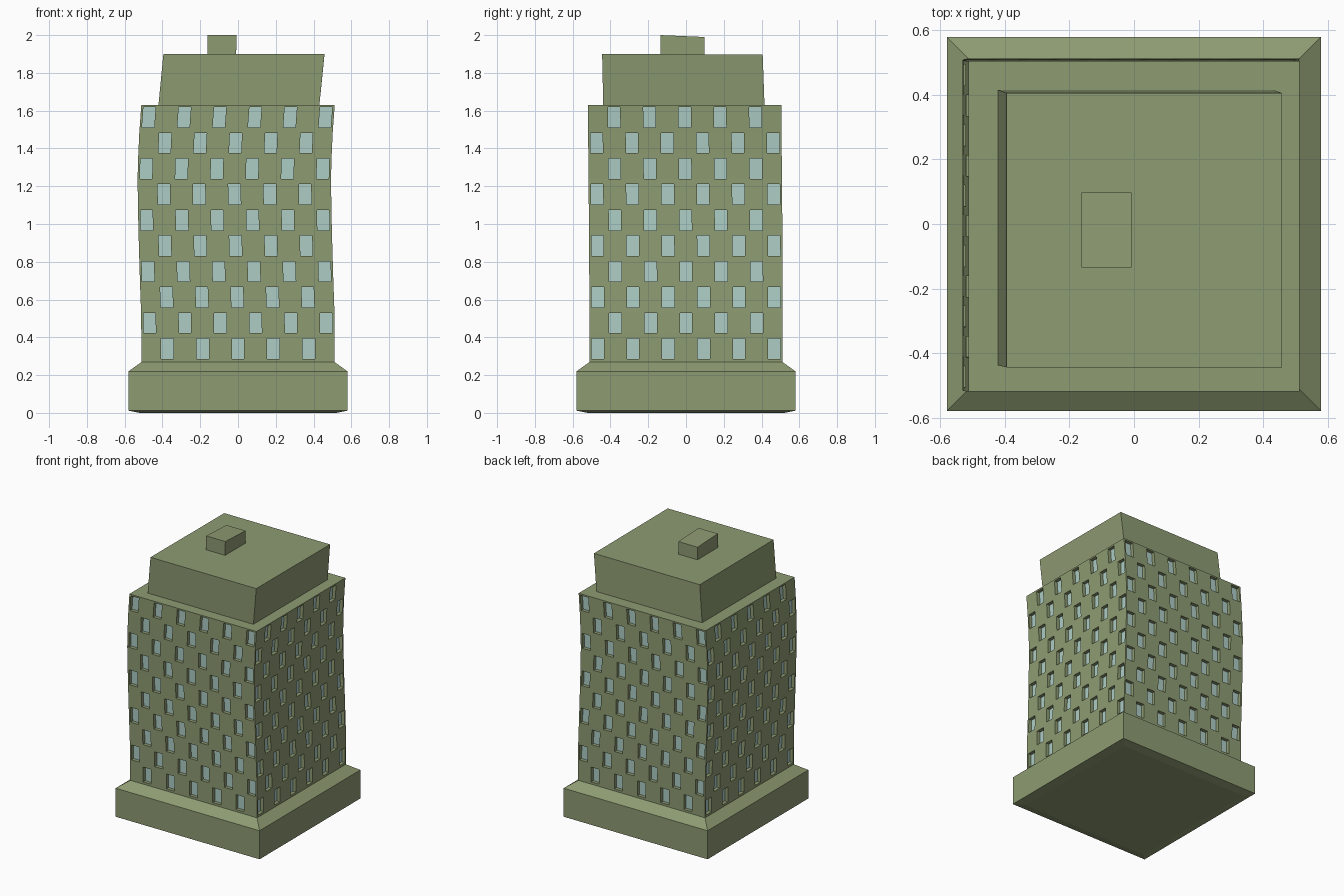
import bpy, bmesh

if "Cube" in bpy.data.objects:
    bpy.data.objects.remove(bpy.data.objects["Cube"])

def material(name, rgb):
    m = bpy.data.materials.new(name)
    m.diffuse_color = (*rgb, 1)
    m.use_nodes = True
    m.node_tree.nodes["Principled BSDF"].inputs["Base Color"].default_value = m.diffuse_color
    return m

STONE = material("green_stone", (0.27, 0.33, 0.17))
GLASS = material("pale_glass", (0.42, 0.61, 0.56))

def add_object(name, bm, mat):
    bmesh.ops.remove_doubles(bm, verts=bm.verts, dist=1e-5)
    me = bpy.data.meshes.new(name)
    bm.to_mesh(me)
    bm.free()
    me.materials.append(mat)
    ob = bpy.data.objects.new(name, me)
    bpy.context.collection.objects.link(ob)
    return ob

def stacked_block(name, rings):
    """Closed block from rectangular rings (x0, x1, y0, y1, z_front, z_back)."""
    bm = bmesh.new()
    loops = [[bm.verts.new(p) for p in ((x0, y0, zf), (x1, y0, zf), (x1, y1, zb), (x0, y1, zb))]
             for x0, x1, y0, y1, zf, zb in rings]
    bm.faces.new(loops[0][::-1])
    bm.faces.new(loops[-1])
    for a, b in zip(loops, loops[1:]):
        for i in range(4):
            j = (i + 1) % 4
            bm.faces.new((a[i], a[j], b[j], b[i]))
    return add_object(name, bm, STONE)

# Plinth with chamfered top and bottom edges
stacked_block("base", [(-h, h, -h, h, z, z) for h, z in
                       ((0.52, 0), (0.58, 0.012), (0.58, 0.22), (0.51, 0.27))])

# Sideways lean of the tower along its height
SWAY = [(0.27, 0, 0), (0.5, 0, 0), (0.72, -0.008, 0), (1.0, -0.016, -0.002),
        (1.25, -0.02, -0.004), (1.45, -0.013, -0.006), (1.63, 0, -0.007)]

def sway(v):
    for (z0, x0, y0), (z1, x1, y1) in zip(SWAY, SWAY[1:]):
        if v.co.z <= z1 + 1e-4:
            t = (v.co.z - z0) / (z1 - z0)
            v.co.x += x0 + (x1 - x0) * t
            v.co.y += y0 + (y1 - y0) * t
            return

# Tower walls: a grid of cells per side, with alternating cells recessed as windows
HALF, DEPTH, WIN_W, WIN_H = 0.512, 0.025, 0.065, 0.108
us, zs = [-HALF], [0.27]
for c in range(11):
    m = (c - 5) * 0.0935
    us += [m - WIN_W / 2, m + WIN_W / 2]
for r in range(10):
    m = 0.34 + r * 0.1361
    zs += [m - WIN_H / 2, m + WIN_H / 2]
us.append(HALF)
zs.append(1.63)

walls, panes = bmesh.new(), bmesh.new()

def place(side, u, d, z):
    """Point on a side: u along the wall, d inward from it."""
    x, y = u, -HALF + d
    for _ in range(side):
        x, y = -y, x
    return (x, y, z)

def quad(bm, pts):
    bm.faces.new([bm.verts.new(p) for p in pts])

for side in range(4):
    for i in range(len(us) - 1):
        for k in range(len(zs) - 1):
            corners = ((us[i], zs[k]), (us[i + 1], zs[k]), (us[i + 1], zs[k + 1]), (us[i], zs[k + 1]))
            outer = [place(side, u, 0, z) for u, z in corners]
            window = i % 2 and k % 2 and (i // 2 + k // 2 + side) % 2 == 1
            if not window:
                quad(walls, outer)
                continue
            inner = [place(side, u, DEPTH, z) for u, z in corners]
            quad(panes, inner)
            for a in range(4):
                b = (a + 1) % 4
                quad(walls, (outer[a], outer[b], inner[b], inner[a]))

# Roof slab of the tower
quad(walls, [place(s, -HALF, 0, 1.63) for s in range(4)])

for bm in (walls, panes):
    for v in bm.verts:
        sway(v)
add_object("tower_walls", walls, STONE)
add_object("window_panes", panes, GLASS)

# Leaning penthouse and small rooftop hut
stacked_block("penthouse", [(-0.422, 0.43, -0.438, 0.416, 1.62, 1.62),
                            (-0.395, 0.458, -0.444, 0.406, 1.90, 1.897)])
stacked_block("rooftop_hut", [(-0.162, -0.01, -0.135, 0.098, 1.88, 1.88),
                              (-0.162, -0.008, -0.135, 0.098, 2.0, 1.99)])
